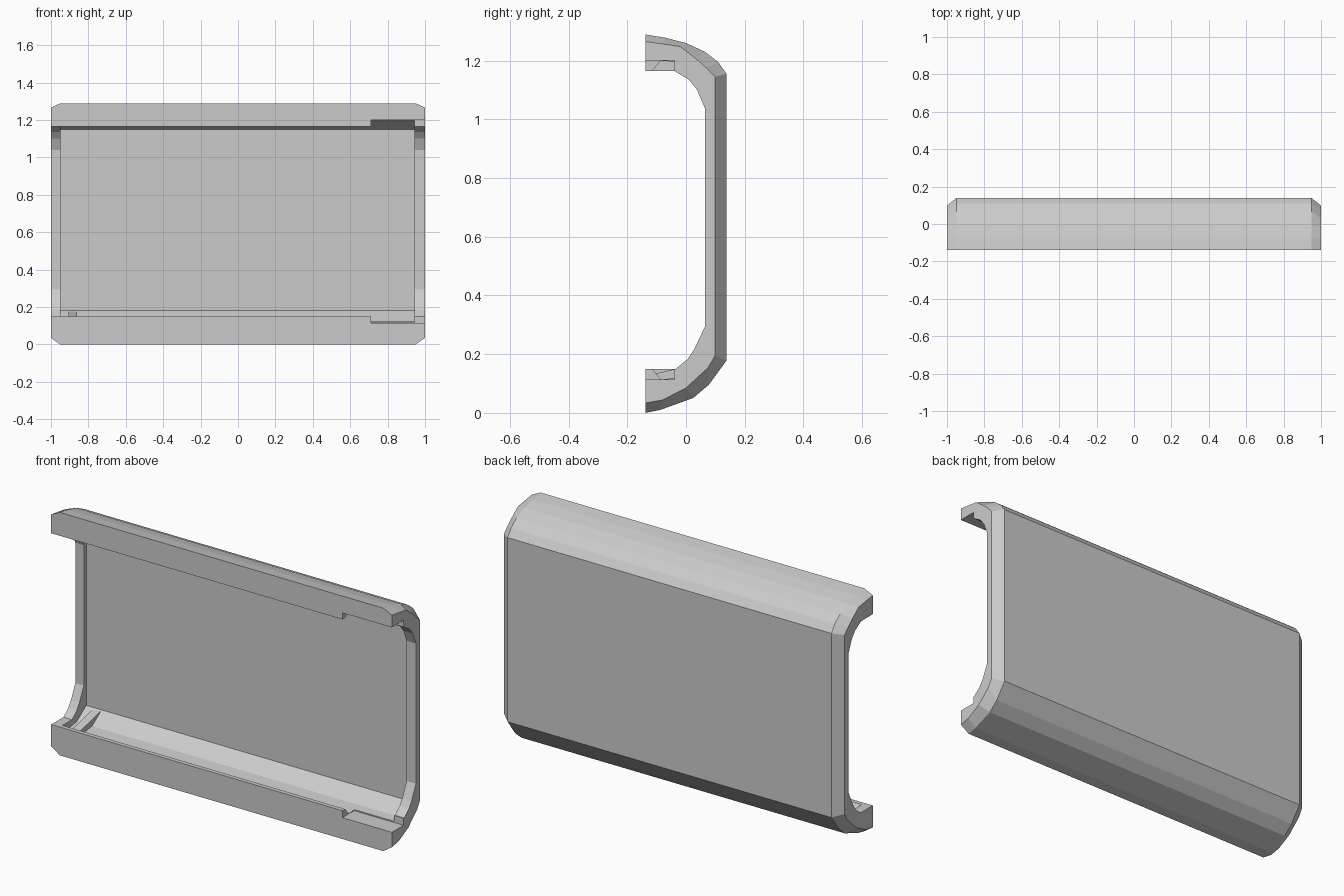
import bpy, bmesh

if "Cube" in bpy.data.objects:
    bpy.data.objects.remove(bpy.data.objects["Cube"])


def loft(name, sections):
    """Closed solid from (x, [(y, z), ...]) cross-sections of equal point count."""
    bm = bmesh.new()
    rings = [[bm.verts.new((x, y, z)) for y, z in pts] for x, pts in sections]
    n = len(rings[0])
    for a, b in zip(rings, rings[1:]):
        for i in range(n):
            j = (i + 1) % n
            bm.faces.new((a[i], a[j], b[j], b[i]))
    bm.faces.new(rings[0])
    bm.faces.new(rings[-1])
    bmesh.ops.recalc_face_normals(bm, faces=bm.faces[:])
    mesh = bpy.data.meshes.new(name)
    bm.to_mesh(mesh)
    bm.free()
    obj = bpy.data.objects.new(name, mesh)
    bpy.context.collection.objects.link(obj)
    return obj


def prism(name, x0, x1, pts):
    return loft(name, [(x0, pts), (x1, pts)])


def cut(target, cutter):
    cutter.hide_render = True
    mod = target.modifiers.new("cut", 'BOOLEAN')
    mod.operation = 'DIFFERENCE'
    mod.solver = 'EXACT'
    mod.object = cutter
    bpy.context.view_layer.objects.active = target
    bpy.ops.object.modifier_apply(modifier=mod.name)
    bpy.data.objects.remove(cutter)


# Rounded outer body, chamfered at both ends
F = -0.138
body = [(F, 1.289), (-.07, 1.278), (0, 1.26), (.065, 1.23), (.11, 1.195), (.138, 1.155),
        (.138, .178), (.078, .096), (.025, .051), (-.088, .01), (F, 0)]
end = [(F, 1.265), (-.08, 1.257), (-.02, 1.248), (.03, 1.21), (.07, 1.175), (.099, 1.145),
       (.099, .195), (.075, .154), (0, .085), (-.08, .044), (F, .034)]
case = loft("case_shell", [(-1, end), (-.95, body), (.95, body), (1, end)])

# Opening through the end rims
cut(case, prism("rim_opening", -1.2, 1.2, [
    (-.3, 1.165), (-.04, 1.165), (.01, 1.135), (.038, 1.10), (.064, 1.038),
    (.064, .293), (.028, .217), (.005, .183), (-.035, .15), (-.3, .15)]))

# Deeper cavity between the rims, undercut behind the sloping lips
cut(case, prism("inner_cavity", -.95, .945, [
    (-.3, 1.165), (-.115, 1.165), (-.085, 1.2), (.005, 1.192), (.085, 1.15),
    (.085, .18), (.005, .125), (-.085, .113), (-.115, .15), (-.3, .15)]))

# Notch in the lips, running out through the right end
cut(case, prism("lip_notch", .71, 1.2, [(-.3, 1.2), (-.04, 1.2), (-.04, .113), (-.3, .113)]))

# Small rib on the cavity floor near the left end
prism("floor_rib", -.905, -.86, [(-.10, .10), (-.10, .135), (.075, .175), (.075, .15), (.0, .10)])
